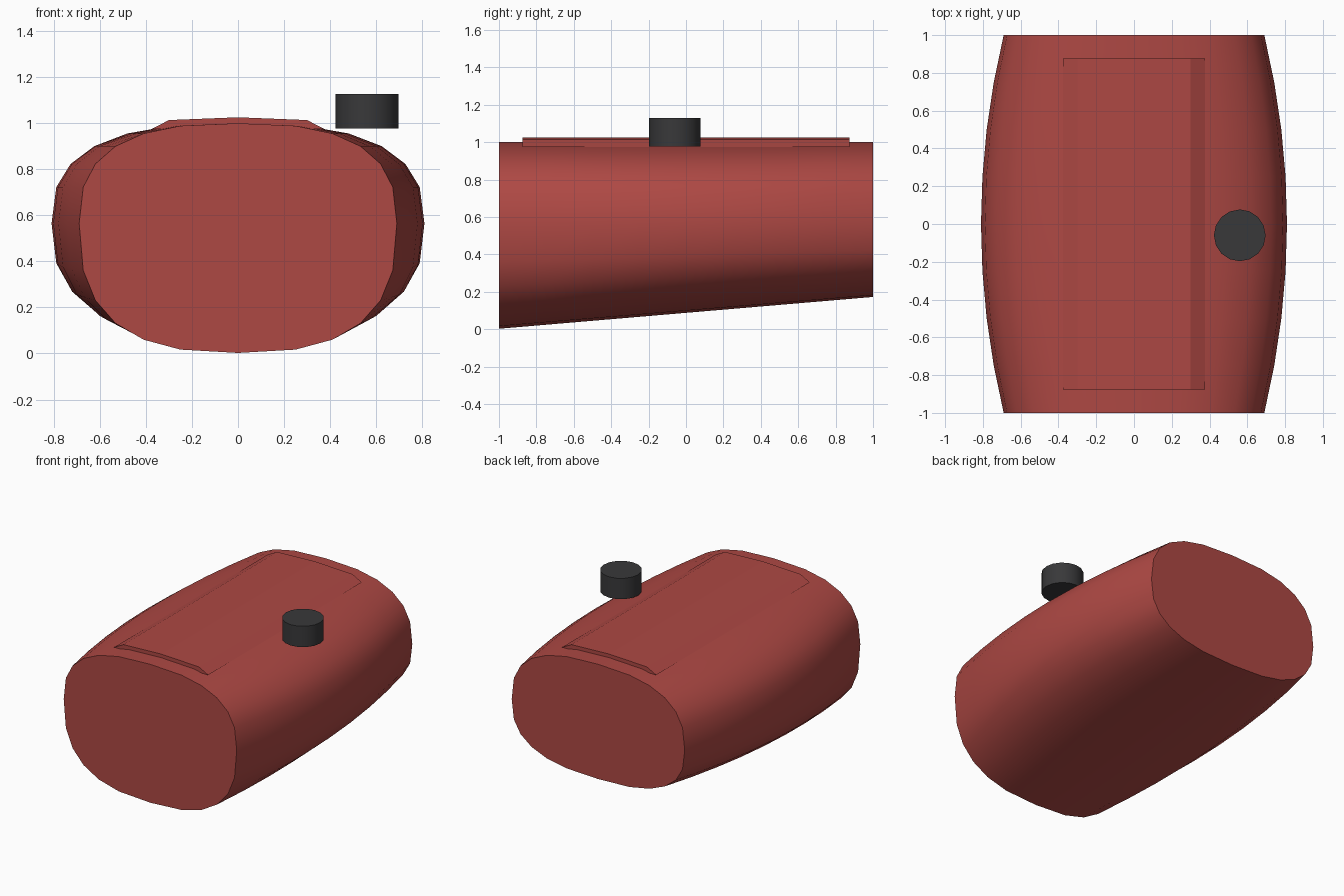
import bpy, bmesh
from math import sin, cos, pi, radians, copysign

if "Cube" in bpy.data.objects:
    bpy.data.objects.remove(bpy.data.objects["Cube"])


def material(name, color):
    m = bpy.data.materials.new(name)
    m.diffuse_color = color
    m.use_nodes = True
    m.node_tree.nodes["Principled BSDF"].inputs["Base Color"].default_value = m.diffuse_color
    return m


red = material("red_paint", (0.42, 0.065, 0.057, 1))
dark = material("dark_plastic", (0.04, 0.04, 0.042, 1))


def loft(name, rings, mat):
    """Skin a list of equal-length rings and cap both ends."""
    bm = bmesh.new()
    vs = [[bm.verts.new(p) for p in ring] for ring in rings]
    n = len(vs[0])
    for a, b in zip(vs, vs[1:]):
        for i in range(n):
            j = (i + 1) % n
            bm.faces.new((a[i], a[j], b[j], b[i]))
    bm.faces.new(vs[0])
    bm.faces.new(vs[-1])
    bmesh.ops.recalc_face_normals(bm, faces=bm.faces[:])
    me = bpy.data.meshes.new(name)
    bm.to_mesh(me)
    bm.free()
    me.materials.append(mat)
    ob = bpy.data.objects.new(name, me)
    bpy.context.collection.objects.link(ob)
    return ob


def smooth(ob, angle):
    bpy.ops.object.select_all(action='DESELECT')
    ob.select_set(True)
    bpy.context.view_layer.objects.active = ob
    bpy.ops.object.shade_smooth_by_angle(angle=radians(angle))


def spow(v, p=0.75):
    return copysign(abs(v) ** p, v)


# tank body: superellipse sections, bulging sideways, underside rising to the back
MID, TOP, SIDES, STEPS = 0.565, 1.0, 24, 8


def section(y):
    half_width = 0.69 + 0.12 * (1 - y * y)
    bottom = 0.0875 + 0.085 * y
    ring = []
    for k in range(SIDES):
        t = 2 * pi * k / SIDES
        height = TOP - MID if sin(t) > 0 else MID - bottom
        ring.append((half_width * spow(cos(t)), y, MID + height * spow(sin(t))))
    return ring


body = loft("tank_body", [section(-1 + 2 * i / STEPS) for i in range(STEPS + 1)], red)
smooth(body, 40)

# raised panel along the top
half = [(0.375, 0.975), (0.30, 1.014), (0.0, 1.026)]
profile = half + [(-x, z) for x, z in half[1::-1]]
loft("top_panel", [[(x, y, z) for x, z in profile] for y in (-0.875, 0.875)], red)

# filler cap
bpy.ops.mesh.primitive_cylinder_add(vertices=16, radius=0.137, depth=0.15,
                                    location=(0.56, -0.06, 1.053))
cap = bpy.context.object
cap.name = "filler_cap"
cap.data.materials.append(dark)
smooth(cap, 40)
